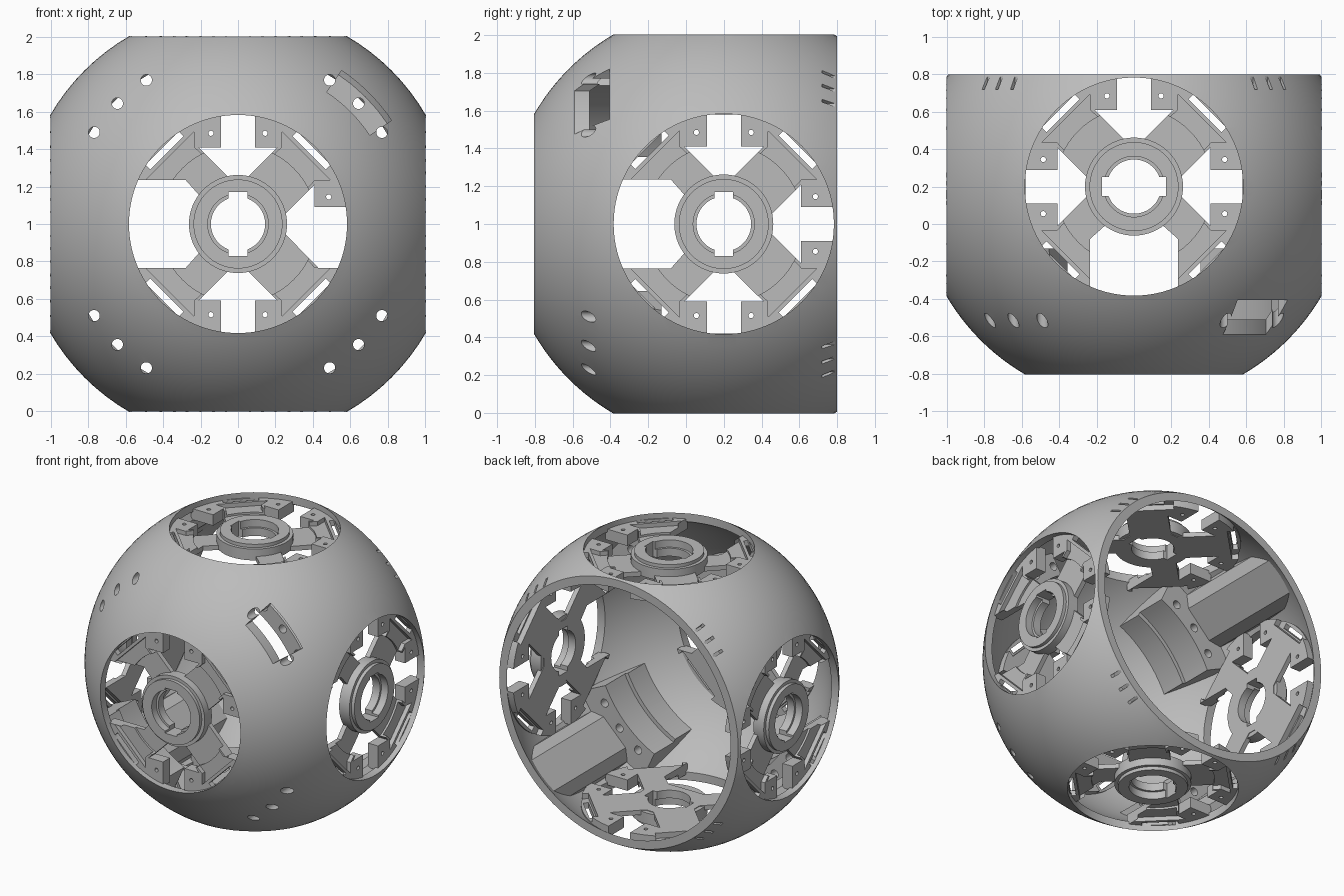
import bpy, bmesh
from math import sin, cos, pi, radians, asin, acos
from mathutils import Matrix, Vector

cube = bpy.data.objects.get("Cube")
if cube:
    bpy.data.objects.remove(cube)

grey = bpy.data.materials.new("plain_grey")
grey.use_nodes = True
GREY = (0.5, 0.5, 0.5, 1)
grey.diffuse_color = GREY
grey.node_tree.nodes["Principled BSDF"].inputs["Base Color"].default_value = GREY

CENTRE = Vector((0, 0.2, 1))
R_OUT, R_IN, R_OPEN = 1.161, 1.108, 0.583
X, Y, Z = Vector((1, 0, 0)), Vector((0, 1, 0)), Vector((0, 0, 1))


def frame(a, b, n):
    """Local axes a, b and outward n, placed at the ball's centre."""
    return Matrix.Translation(CENTRE) @ Matrix((a, b, n)).transposed().to_4x4()


FRONT = frame(X, Z, -Y)
# The hub side without tabs looks forward, except on the front hub
HUBS = {
    "front": FRONT,
    "left": frame(Y, Z, X),
    "right": frame(Y, Z, -X),
    "top": frame(Y, -X, Z),
    "bottom": frame(Y, -X, -Z),
}


def prism(bm, pts, n0, n1, matrix=Matrix()):
    """Add a flat outline extruded from depth n0 to n1."""
    low = [bm.verts.new(matrix @ Vector((a, b, n0))) for a, b in pts]
    high = [bm.verts.new(matrix @ Vector((a, b, n1))) for a, b in pts]
    bm.faces.new(low)
    bm.faces.new(high)
    for i in range(len(pts)):
        bm.faces.new((low[i - 1], low[i], high[i], high[i - 1]))


def circle(r, a=0, b=0, count=64):
    return [(a + r * cos(2 * pi * i / count), b + r * sin(2 * pi * i / count)) for i in range(count)]


def turn(pts, deg):
    c, s = cos(radians(deg)), sin(radians(deg))
    return [(a * c - b * s, a * s + b * c) for a, b in pts]


def mirrored(pts):
    return pts + [(a, -b) for a, b in reversed(pts)]


def sector(r0, r1, half, mid):
    angles = [radians(mid - half + half * i / 8) for i in range(17)]
    return [(r0 * cos(t), r0 * sin(t)) for t in angles] + \
           [(r1 * cos(t), r1 * sin(t)) for t in reversed(angles)]


def make(name, bm, matrix=Matrix()):
    bmesh.ops.transform(bm, matrix=matrix, verts=bm.verts)
    bmesh.ops.recalc_face_normals(bm, faces=bm.faces)
    mesh = bpy.data.meshes.new(name)
    bm.to_mesh(mesh)
    bm.free()
    mesh.materials.append(grey)
    obj = bpy.data.objects.new(name, mesh)
    bpy.context.scene.collection.objects.link(obj)
    return obj


def boolean(obj, bm, operation="DIFFERENCE", matrix=Matrix()):
    cutter = make("cutter", bm, matrix)
    mod = obj.modifiers.new("cut", "BOOLEAN")
    mod.operation, mod.object, mod.solver = operation, cutter, "MANIFOLD"
    bpy.context.view_layer.objects.active = obj
    bpy.ops.object.modifier_apply(modifier=mod.name)
    bpy.data.objects.remove(cutter)


def pin_holes(bm, mid, n0):
    for offset in (-12.5, 0, 12.5):
        t = radians(mid + offset)
        prism(bm, circle(0.03, 0.912 * cos(t), 0.912 * sin(t), 24), n0, 1.2, FRONT)


# Hollow ball, open at the front and cut flat at the back
def arc(r, steps=36):
    t0, t1 = asin(R_OPEN / r), acos(-0.6 / r)
    return [(r * sin(t), r * cos(t)) for t in (t0 + (t1 - t0) * i / steps for i in range(steps + 1))]


bm = bmesh.new()
SPIN = 96
rings = [[bm.verts.new((r * cos(2 * pi * k / SPIN), r * sin(2 * pi * k / SPIN), n)) for k in range(SPIN)]
         for r, n in arc(R_OUT) + arc(R_IN)[::-1]]
for i in range(len(rings)):
    for k in range(SPIN):
        bm.faces.new((rings[i - 1][k - 1], rings[i - 1][k], rings[i][k], rings[i][k - 1]))
shell = make("ball_shell", bm, FRONT)

# Side openings, pin holes, small rim slits and the curved window
openings, window = bmesh.new(), bmesh.new()
for name in ("left", "right", "top", "bottom"):
    prism(openings, circle(R_OPEN, count=96), 0.75, 1.3, HUBS[name])
for mid in (45, 135, 225, 315):
    pin_holes(openings, mid, 0.5)
    for offset in (-6, 0, 6):
        slit = mirrored([(1.0, -0.01), (1.2, -0.01)])
        prism(openings, turn(slit, mid + offset), -0.59, -0.52, FRONT)
prism(window, sector(0.85, 0.99, 11, 45), 0.45, 1.25, FRONT)
for cutter in (openings, window):
    boolean(shell, cutter)


# Inner pin blocks: curved saddle with a step, and a long rib to the back rim
def clipped(name, pts, n0, n1):
    bm = bmesh.new()
    prism(bm, pts, n0, n1, FRONT)
    obj = make(name, bm)
    bm = bmesh.new()
    bmesh.ops.create_uvsphere(bm, u_segments=64, v_segments=32, radius=1.13)
    boolean(obj, bm, "INTERSECT", FRONT)
    return obj


RIB = mirrored([(1.2, -0.25), (1.03, -0.21), (0.97, -0.13)])
for corner, mid in (("upper_left", 45), ("upper_right", 135), ("lower_right", 225), ("lower_left", 315)):
    if mid == 45:
        parts = [clipped(corner + "_window_plate", sector(0.84, 1.15, 15, mid), 0.47, 0.59)]
    else:
        parts = [clipped(corner + "_block", sector(0.84, 1.15, 20, mid), 0.33, 0.56),
                 clipped(corner + "_block_front", sector(0.81, 1.15, 20, mid), 0.56, 1.1)]
        clipped(corner + "_rib", turn(RIB, mid), -0.57, 0.34)
    for part in parts:
        bm = bmesh.new()
        pin_holes(bm, mid, 0.1)
        boolean(part, bm)


# Round bore with a notch at each end
def notched_bore(bm):
    d = asin(0.05 / 0.145)
    half = [(0.05, -0.17)]
    for i in range(25):
        t = -pi / 2 + d + (pi - 2 * d) * i / 24
        half.append((0.145 * cos(t), 0.145 * sin(t)))
    half.append((0.05, 0.17))
    prism(bm, half + turn(half, 180), 0.7, 1.1)


# Hub plate: windows with tabs, one tab cut away, or wide open; spokes, pin holes and slots
TAB = [(0.09, 0.65), (0.09, 0.41), (0.21, 0.41), (0.03, 0.23)]
PLAIN = [(0.235, 0.65), (0.235, 0.43), (0.03, 0.23)]
WIDE = [(0.235, 0.65), (0.235, 0.28), (0.145, 0.2)]


def hub_plate(name, outlines):
    bm = bmesh.new()
    prism(bm, circle(0.6, count=96), 0.88, 0.962)
    plate = make(name, bm)
    windows, dips, spokes, undercut = (bmesh.new() for _ in range(4))
    for deg in (0, 90, 180, 270):
        halves = {}
        for side in (1, -1):
            outline = outlines.get((deg, side), TAB)
            halves[side] = [(side * a, b) for a, b in outline]
            if outline is TAB:
                (a, b), = turn([(side * 0.145, 0.485)], deg)
                prism(windows, circle(0.014, a, b, 16), 0.7, 1.1)
        prism(windows, turn(halves[1] + halves[-1][::-1], deg), 0.7, 1.1)
        slot = mirrored([(0.537, -0.125), (0.573, -0.125)])
        prism(windows, turn(slot, deg + 45), 0.7, 1.1)
        dip = mirrored([(0.515, -0.182), (0.456, -0.124), (0.3, -0.13)])
        prism(dips, turn(dip, deg + 45), 0.93, 1.1)
        prism(undercut, turn(mirrored([(0.525, -0.19), (0.7, -0.19)]), deg + 45), 0.7, 0.92)
    notched_bore(windows)
    prism(spokes, circle(0.42), 0.915, 1.1)
    for cutter in (windows, dips, spokes, undercut):
        boolean(plate, cutter)
    return plate


# Stepped collar round the bore
def hub_collar(name):
    bm = bmesh.new()
    prism(bm, circle(0.262), 0.885, 0.97)
    collar = make(name, bm)
    bm = bmesh.new()
    prism(bm, circle(0.238), 0.89, 0.995)
    boolean(collar, bm, "UNION")
    bm = bmesh.new()
    notched_bore(bm)
    boolean(collar, bm)
    bm = bmesh.new()
    prism(bm, circle(0.162), 0.94, 1.1)
    boolean(collar, bm)
    return collar


def place(name, source, matrix):
    bm = bmesh.new()
    bm.from_mesh(source.data)
    make(name, bm, matrix)


OPEN_SIDE = {(90, 1): WIDE, (90, -1): WIDE}
side_plate = hub_plate("side_plate_pattern", OPEN_SIDE)
front_plate = hub_plate("front_plate_pattern", {**OPEN_SIDE, (270, 1): PLAIN})
collar = hub_collar("collar_pattern")
for name, matrix in HUBS.items():
    place(name + "_hub_plate", front_plate if name == "front" else side_plate, matrix)
    place(name + "_hub_collar", collar, matrix)
for pattern in (side_plate, front_plate, collar):
    bpy.data.objects.remove(pattern)

# Smooth curved faces, keeping crisp edges
bpy.ops.object.select_all(action="DESELECT")
for obj in bpy.context.scene.objects:
    if obj.type == "MESH":
        obj.select_set(True)
        bpy.context.view_layer.objects.active = obj
bpy.ops.object.shade_smooth_by_angle(angle=radians(25))
